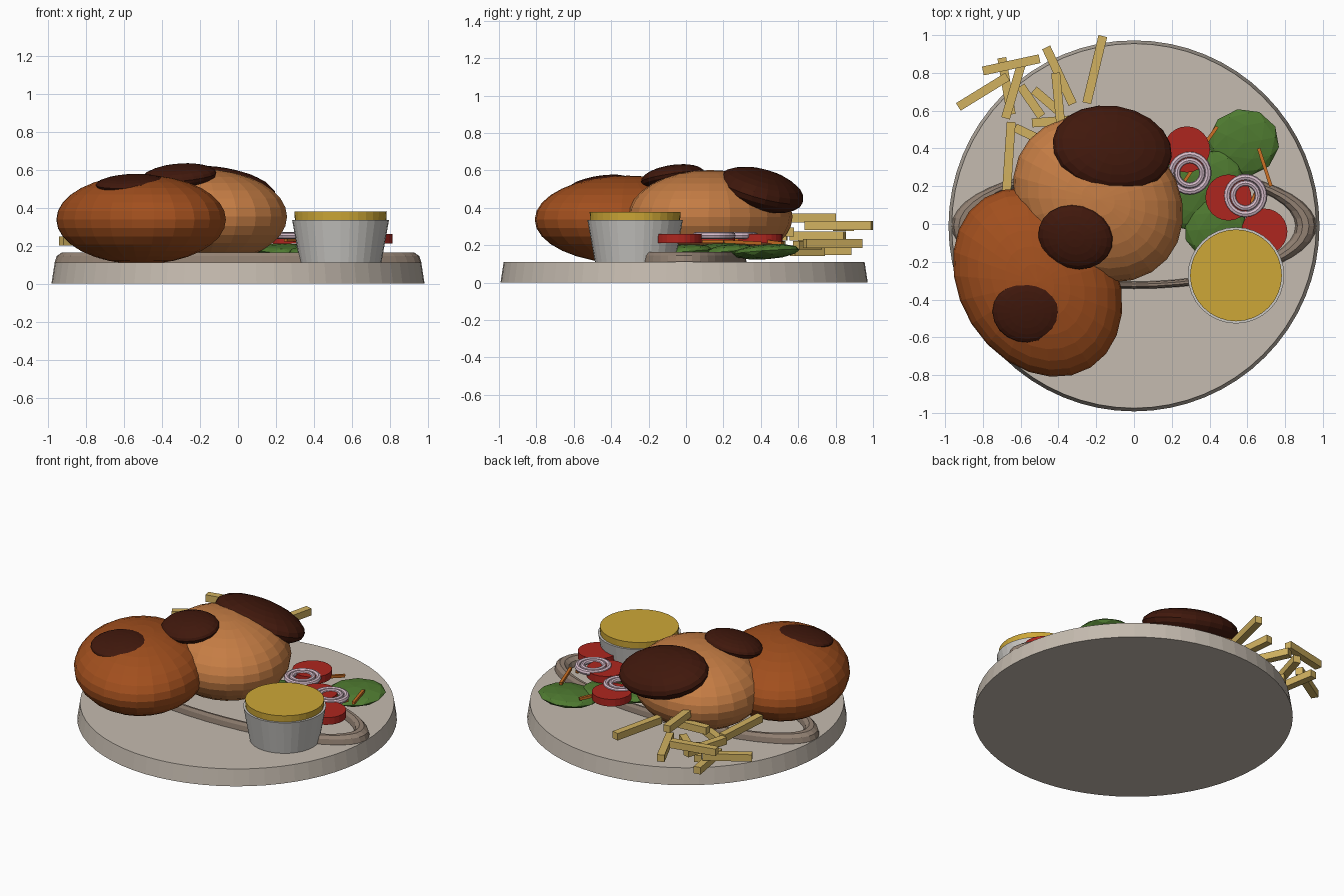
import bpy, math
from mathutils import Vector

if "Cube" in bpy.data.objects:
    bpy.data.objects.remove(bpy.data.objects["Cube"])


def paint(name, rgb):
    # sRGB 0-255 to linear diffuse colour
    m = bpy.data.materials.new(name)
    m.diffuse_color = [(c / 255) ** 2.2 for c in rgb] + [1]
    m.use_nodes = True
    m.node_tree.nodes["Principled BSDF"].inputs["Base Color"].default_value = m.diffuse_color
    return m


PLATE = paint("stoneware", (196, 186, 174))
RIM = paint("rim_brown", (145, 128, 114))
FRIED = paint("fried_dark", (160, 80, 35))
GOLD = paint("fried_light", (196, 124, 70))
CHAR = paint("char", (66, 30, 20))
CUP = paint("cup_white", (200, 198, 194))
SAUCE = paint("sauce_yellow", (204, 166, 58))
FRY = paint("potato", (208, 176, 96))
GREEN = paint("leaf_green", (80, 122, 52))
RED = paint("tomato_red", (172, 42, 36))
ONION = paint("onion_pink", (212, 186, 200))
CARROT = paint("carrot_orange", (200, 110, 40))


def finish(name, mat):
    ob = bpy.context.object
    ob.name = name
    ob.data.materials.append(mat)
    return ob


def cone(name, mat, x, y, z0, z1, r0, r1, sides=32):
    bpy.ops.mesh.primitive_cone_add(vertices=sides, radius1=r0, radius2=r1, depth=z1 - z0,
                                    location=(x, y, (z0 + z1) / 2))
    return finish(name, mat)


def blob(name, mat, loc, size, rot=(0, 0, 0), seg=24, rings=16):
    bpy.ops.mesh.primitive_uv_sphere_add(segments=seg, ring_count=rings, radius=1, location=loc,
                                         rotation=[math.radians(a) for a in rot])
    bpy.context.object.scale = size
    return finish(name, mat)


def ring(name, mat, loc, major, minor, scale=(1, 1, 1), n=32, m=8):
    bpy.ops.mesh.primitive_torus_add(major_segments=n, minor_segments=m, major_radius=major,
                                     minor_radius=minor, location=loc)
    bpy.context.object.scale = scale
    return finish(name, mat)


def stick(name, mat, a, b, width):
    a, b = Vector(a), Vector(b)
    d = b - a
    bpy.ops.mesh.primitive_cube_add(size=1, location=(a + b) / 2)
    ob = finish(name, mat)
    ob.scale = (d.length, width, width)
    ob.rotation_euler = (0, -math.asin(d.z / d.length), math.atan2(d.y, d.x))
    return ob


# Plate and oval ring on it
cone("plate", PLATE, 0, -0.01, 0, 0.11, 0.982, 0.965, 64)
ring("plate_oval_ring", RIM, (0, -0.01, 0.112), 0.91, 0.055, (1, 0.345, 1), 48, 10)

# Two fried pieces with charred patches
blob("fried_piece_front", FRIED, (-0.51, -0.31, 0.337), (0.53, 0.413, 0.235), (0, 0, -58))
blob("fried_piece_back", GOLD, (-0.19, 0.13, 0.352), (0.483, 0.404, 0.25), (0, 0, -41))
blob("char_patch_large", CHAR, (-0.115, 0.40, 0.495), (0.32, 0.235, 0.105), (-17, 6, -8), 20, 12)
blob("char_patch_medium", CHAR, (-0.31, -0.07, 0.565), (0.20, 0.17, 0.062), (10, -3, -15), 20, 12)
blob("char_patch_small", CHAR, (-0.565, -0.465, 0.528), (0.185, 0.165, 0.042), (9, -3, 0), 20, 12)

# Sauce cup
cone("sauce_cup", CUP, 0.54, -0.272, 0.11, 0.335, 0.215, 0.255)
cone("sauce", SAUCE, 0.54, -0.272, 0.32, 0.378, 0.24, 0.243)

# Salad: leaves, tomato slices, onion rings, carrot shreds
leaves = [(0.58, 0.43, 0.165, 0.19, 10), (0.43, -0.02, 0.165, 0.17, 40),
          (0.27, 0.16, 0.17, 0.19, 75), (0.42, 0.24, 0.165, 0.16, 20)]
for i, (x, y, z, r, turn) in enumerate(leaves):
    bpy.ops.mesh.primitive_ico_sphere_add(subdivisions=2, radius=1, location=(x, y, z),
                                          rotation=(0.06, -0.05, math.radians(turn)))
    bpy.context.object.scale = (r, r * 0.95, 0.04)
    finish(f"lettuce_leaf_{i + 1}", GREEN)

for i, (x, y) in enumerate([(0.28, 0.395), (0.50, 0.14), (0.69, -0.04)]):
    cone(f"tomato_slice_{i + 1}", RED, x, y, 0.212, 0.26, 0.122, 0.122, 24)

for i, (x, y) in enumerate([(0.295, 0.27), (0.59, 0.15)]):
    ring(f"onion_ring_outer_{i + 1}", ONION, (x, y, 0.252), 0.098, 0.018, n=24)
    ring(f"onion_ring_inner_{i + 1}", ONION, (x, y, 0.255), 0.066, 0.016, n=24)

shreds = [((0.38, 0.43, 0.22), (0.44, 0.515, 0.21)), ((0.66, 0.40, 0.21), (0.725, 0.20, 0.22)),
          ((0.25, 0.20, 0.23), (0.31, 0.29, 0.23)), ((0.61, 0.09, 0.22), (0.67, 0.22, 0.22))]
for i, (a, b) in enumerate(shreds):
    stick(f"carrot_shred_{i + 1}", CARROT, a, b, 0.018)

# Pile of fries: x, y of both ends and height
fries = [(-0.93, 0.62, -0.67, 0.78, 0.225), (-0.80, 0.81, -0.50, 0.875, 0.30),
         (-0.70, 0.88, -0.65, 0.58, 0.17), (-0.465, 0.935, -0.325, 0.635, 0.21),
         (-0.165, 0.995, -0.25, 0.64, 0.305), (-0.65, 0.54, -0.675, 0.17, 0.25),
         (-0.415, 0.80, -0.385, 0.50, 0.345), (-0.595, 0.85, -0.68, 0.56, 0.25),
         (-0.53, 0.71, -0.39, 0.59, 0.20), (-0.60, 0.73, -0.49, 0.57, 0.165),
         (-0.54, 0.535, -0.28, 0.555, 0.27), (-0.63, 0.51, -0.42, 0.41, 0.20)]
for i, (x0, y0, x1, y1, z) in enumerate(fries):
    stick(f"fry_{i + 1}", FRY, (x0, y0, z), (x1, y1, z), 0.047)
